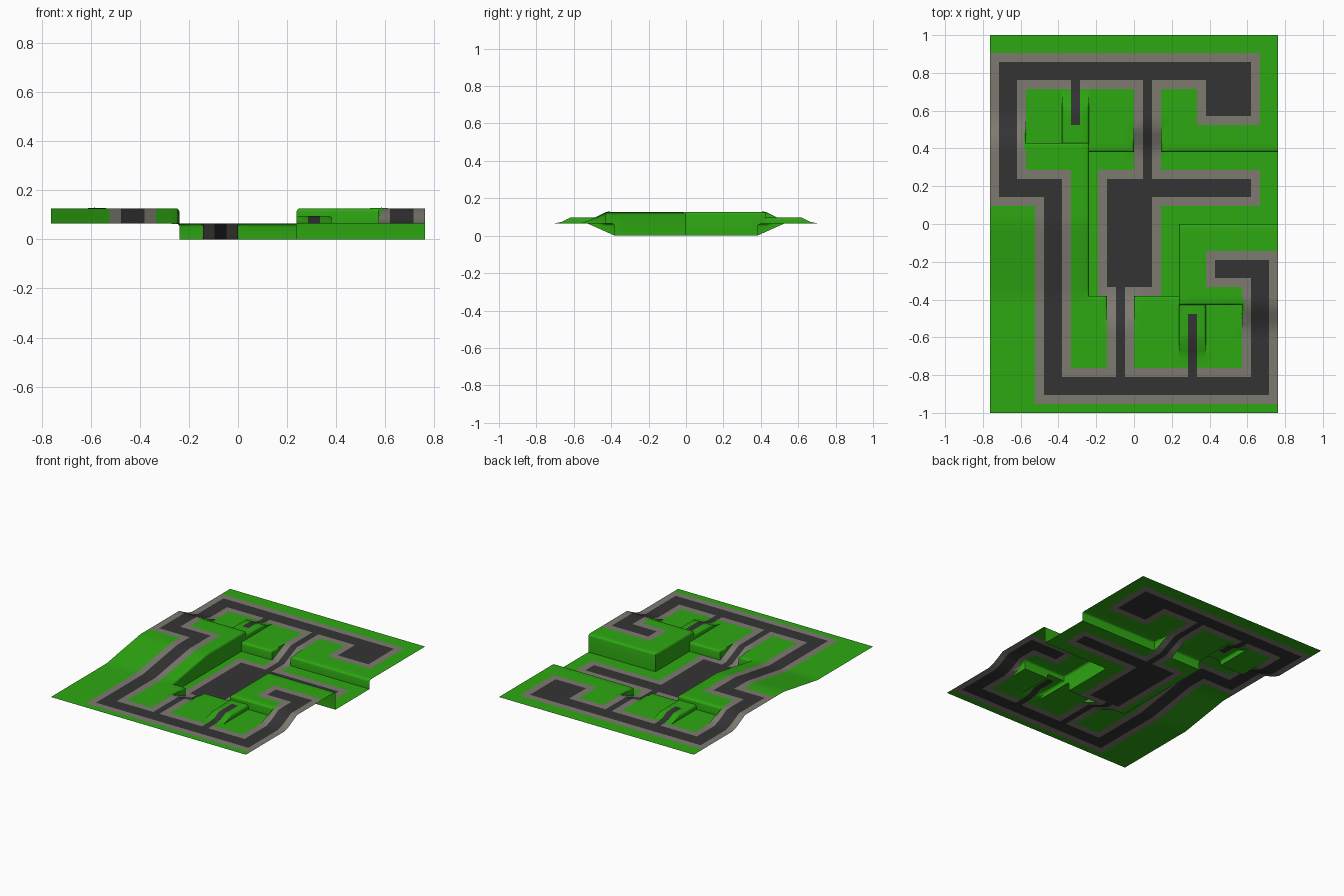
import bpy, bmesh

if "Cube" in bpy.data.objects:
    bpy.data.objects.remove(bpy.data.objects["Cube"])

U = 1 / 21                              # grid cell; map is 32 x 42 cells
BASE, HIGH, MID = 0.064, 0.126, 0.096   # ground, plateau and landing heights; hollow floor is 0


def material(name, rgb):
    m = bpy.data.materials.new(name)
    m.diffuse_color = (*rgb, 1)
    m.use_nodes = True
    m.node_tree.nodes["Principled BSDF"].inputs["Base Color"].default_value = m.diffuse_color
    return m


MATS = [material("grass_green", (0.027, 0.386, 0.006)),
        material("kerb_grey", (0.205, 0.195, 0.163)),
        material("road_dark", (0.034, 0.034, 0.036))]

# road rectangles in cells: x0, x1, y0, y1
ROADS = [(-15, 13, 16, 18), (-15, -13, 3, 18), (-15, -8, 3, 5), (-10, -8, -19, 5),
         (-10, 15, -19, -17), (13, 15, -19, -4), (9, 15, -6, -4), (8, 13, 12, 16),
         (-3, 2, -7, 5), (-3, 13, 3, 5), (1, 2, 5, 16), (-2, -1, -17, -7)]
PATHS = [(-7, -6, 11, 16), (6, 7, -17, -10)]   # narrow paths without kerbs


def inside(cx, cy, r, grow=0):
    return r[0] - grow < cx < r[1] + grow and r[2] - grow < cy < r[3] + grow


def colour(cx, cy):
    if any(inside(cx, cy, r) for r in ROADS + PATHS):
        return 2
    return 1 if any(inside(cx, cy, r, 1) for r in ROADS) else 0


def ramp(y, y0, y1, z0, z1):
    t = min(1, max(0, (y - y0) / (y1 - y0)))
    return z0 + (z1 - z0) * t


def height(cx, cy, y):
    """Height of a corner at row y, seen from the cell centred on (cx, cy)."""
    # left plateau with long south slope, right plateau, central hollow
    if cx < -5 and -8 < cy < 9:
        return ramp(y, -8, 0, BASE, HIGH)
    if cx > 5 and -9 < cy < 0:
        return HIGH
    if (abs(cx) < 5 and abs(cy) < 8) or (cx > 5 and 0 < cy < 8):
        return 0.0
    # ramps repeat with half-turn symmetry
    if cy < 0:
        cx, cy, y = -cx, -cy, -y
    if cx < -12 and 9 < cy < 12:          # road ramp onto plateau
        return ramp(y, 9, 11.6, HIGH, BASE)
    if -8 < cx < -5 and 9 < cy < 15:      # raised landing
        return ramp(y, 13, 14.4, MID, BASE)
    if 0 < cx < 3 and 8 < cy < 11:        # road ramp into hollow
        return ramp(y, 8, 11, 0.0, BASE)
    return BASE


bm = bmesh.new()
verts, columns = {}, {}


def vert(x, y, z):
    key = (x, y, round(z, 5))
    if key not in verts:
        verts[key] = bm.verts.new((x * U, y * U, z))
        columns.setdefault((x, y), set()).add(key[2])
    return verts[key]


# ground cells
for i in range(-16, 16):
    for j in range(-21, 21):
        cx, cy = i + .5, j + .5
        f = bm.faces.new([vert(x, y, height(cx, cy, y))
                          for x, y in ((i, j), (i + 1, j), (i + 1, j + 1), (i, j + 1))])
        f.material_index = colour(cx, cy)

# vertical cliffs wherever neighbouring cells disagree in height
rims = []


def cliff(p, q, ca, cb):
    """Wall on edge p-q; cell a lies left of p->q and cell b lies right."""
    ha = [round(height(*ca, c[1]), 5) for c in (p, q)]
    hb = [round(height(*cb, c[1]), 5) for c in (p, q)]
    if ha == hb:
        return
    if sum(ha) < sum(hb):
        p, q, ha, hb = q, p, hb[::-1], ha[::-1]
    side = []
    for k, c in enumerate((p, q)):
        lo, hi = sorted((ha[k], hb[k]))
        side.append([vert(*c, z) for z in sorted(columns[c]) if lo <= z <= hi])
    # higher cell is on the left, so the wall faces right
    loop = side[0] + side[1][::-1]
    bm.faces.new(loop[::-1])
    if min(ha[0] - hb[0], ha[1] - hb[1]) > 0.025:
        rims.append((side[0][-1], side[1][-1]))


for i in range(-16, 16):
    for j in range(-21, 21):
        if i > -16:
            cliff((i, j), (i, j + 1), (i - .5, j + .5), (i + .5, j + .5))
        if j > -21:
            cliff((i, j), (i + 1, j), (i + .5, j + .5), (i + .5, j - .5))

# round the cliff tops
bm.normal_update()
edges = [e for e in (bm.edges.get(r) for r in rims) if e and len(e.link_faces) == 2]
bmesh.ops.bevel(bm, geom=edges, offset=0.014, segments=3, profile=0.5,
                affect='EDGES', clamp_overlap=False)

mesh = bpy.data.meshes.new("terrain_with_roads")
bm.to_mesh(mesh)
bm.free()
for m in MATS:
    mesh.materials.append(m)
terrain = bpy.data.objects.new("terrain_with_roads", mesh)
bpy.context.collection.objects.link(terrain)
bpy.context.view_layer.objects.active = terrain
terrain.select_set(True)
bpy.ops.object.shade_smooth_by_angle(angle=0.7)
